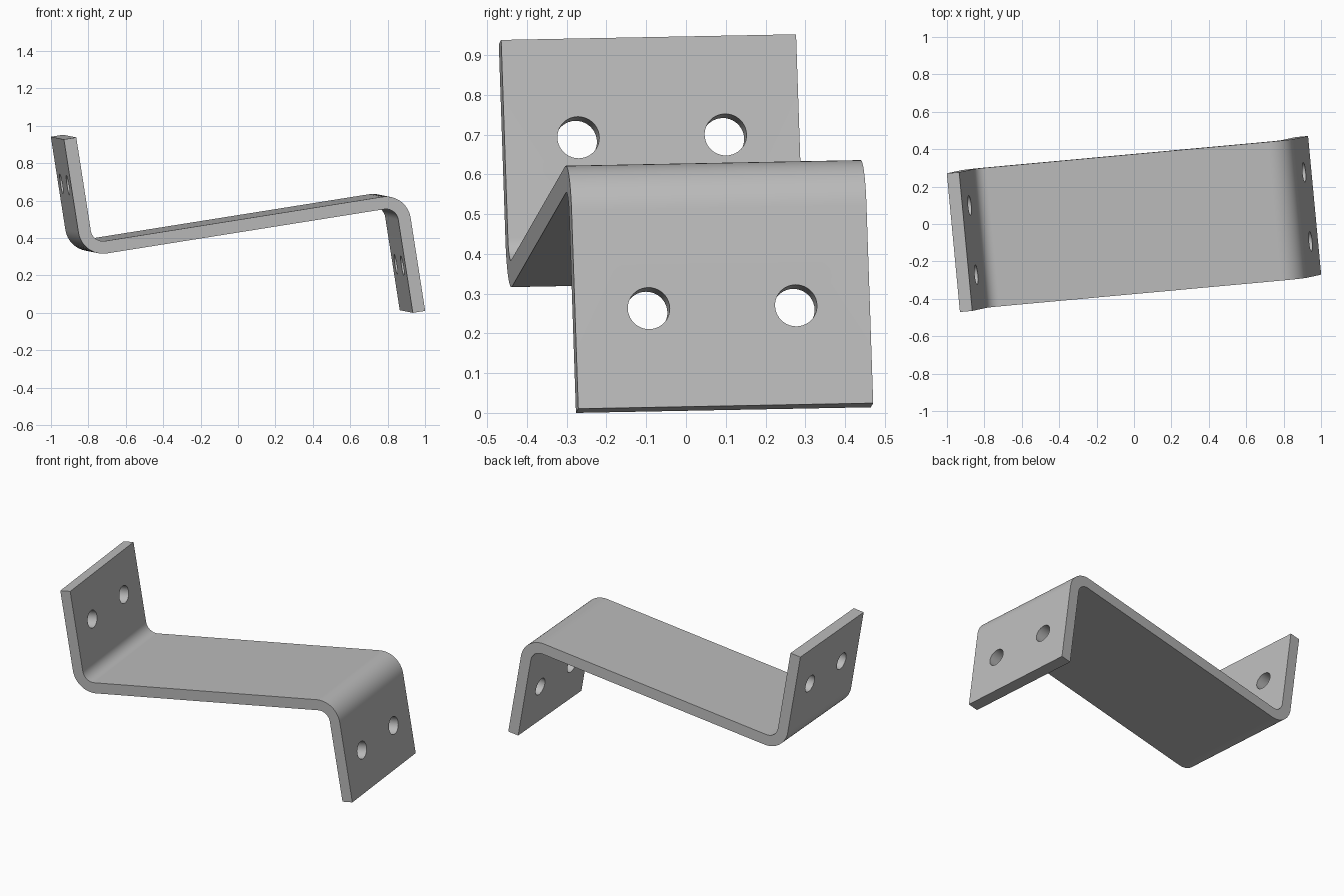
import bpy, bmesh
from math import sin, cos, radians
from mathutils import Matrix, Vector

cube = bpy.data.objects.get("Cube")
if cube:
    bpy.data.objects.remove(cube, do_unlink=True)

# Bracket dimensions in its own frame: length, width, flange direction
HALF_LEN, HALF_W, REACH, T = 0.887, 0.3725, 0.605, 0.067
HOLE_R, HOLE_Y, HOLE_Z = 0.053, 0.186, 0.353
STEPS = 16

# Tilted pose of the bracket
width = Vector((-0.094, 0.995, 0.019)).normalized()
up = Vector((-0.154, -0.0355, 0.987))
length = width.cross(up).normalized()
up = length.cross(width)
pose = Matrix((length, width, up)).transposed().to_4x4()
pose.translation = (0, 0, 0.476)

steel = bpy.data.materials.new("steel_grey")
steel.use_nodes = True
steel.diffuse_color = (0.5, 0.5, 0.5, 1)
steel.node_tree.nodes["Principled BSDF"].inputs["Base Color"].default_value = (0.5, 0.5, 0.5, 1)


def make_object(name, bm):
    bmesh.ops.recalc_face_normals(bm, faces=bm.faces)
    mesh = bpy.data.meshes.new(name)
    bm.to_mesh(mesh)
    bm.free()
    mesh.materials.append(steel)
    obj = bpy.data.objects.new(name, mesh)
    bpy.context.collection.objects.link(obj)
    obj.matrix_world = pose
    return obj


def bend(radius):
    """Quarter arc from the web down to the right flange."""
    cx, cz = HALF_LEN - 2 * T, -1.5 * T
    angles = [radians(90 - 90 * i / STEPS) for i in range(STEPS + 1)]
    return [(cx + radius * cos(a), cz + radius * sin(a)) for a in angles]


# Bent strip: half a profile, repeated by a half turn, then extruded across
half = bend(2 * T) + [(HALF_LEN, -REACH), (HALF_LEN - T, -REACH)] + bend(T)[::-1]
profile = half + [(-x, -z) for x, z in half]
bm = bmesh.new()
face = bm.faces.new([bm.verts.new((x, -HALF_W, z)) for x, z in profile])
swept = bmesh.ops.extrude_face_region(bm, geom=[face])["geom"]
bmesh.ops.translate(bm, vec=(0, 2 * HALF_W, 0),
                    verts=[v for v in swept if isinstance(v, bmesh.types.BMVert)])
bracket = make_object("bent_bracket", bm)

# Cutters for two bolt holes in each flange
bm = bmesh.new()
for side in (-1, 1):
    for y in (-HOLE_Y, HOLE_Y):
        place = (Matrix.Translation((side * (HALF_LEN - T / 2), y, -side * HOLE_Z))
                 @ Matrix.Rotation(radians(90), 4, 'Y'))
        bmesh.ops.create_cone(bm, cap_ends=True, segments=40, radius1=HOLE_R,
                              radius2=HOLE_R, depth=3 * T, matrix=place)
cutter = make_object("bolt_hole_cutter", bm)

cut = bracket.modifiers.new("bolt_holes", 'BOOLEAN')
cut.operation = 'DIFFERENCE'
cut.solver = 'EXACT'
cut.object = cutter
bpy.context.view_layer.objects.active = bracket
bracket.select_set(True)
cutter.select_set(False)
bpy.ops.object.modifier_apply(modifier=cut.name)
bpy.data.objects.remove(cutter, do_unlink=True)

bpy.ops.object.shade_smooth_by_angle(angle=radians(30))
